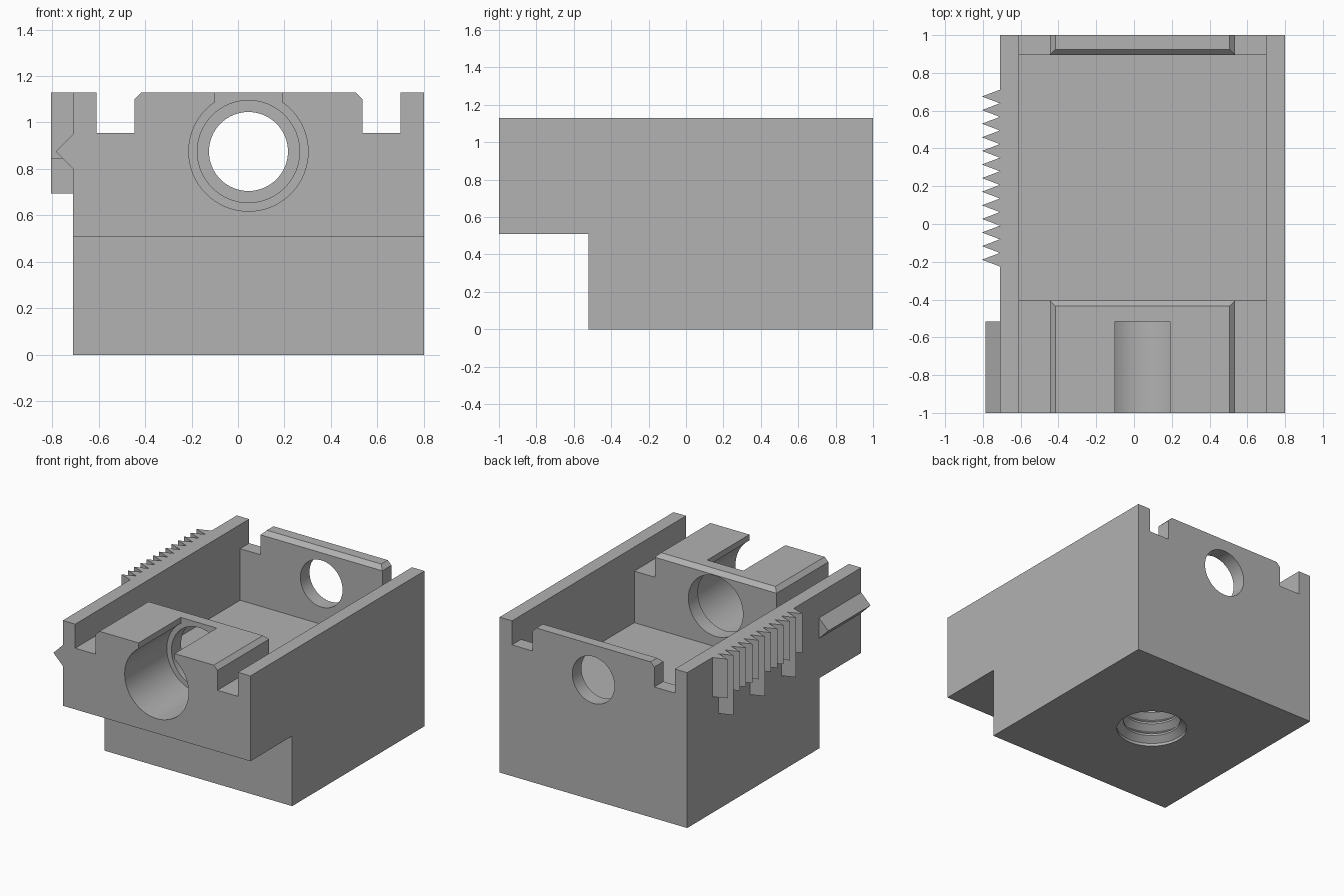
import bpy, bmesh, math

cube = bpy.data.objects.get("Cube")
if cube:
    bpy.data.objects.remove(cube, do_unlink=True)

grey = bpy.data.materials.new("plain_grey")
grey.use_nodes = True
color = (0.445, 0.445, 0.445, 1)
grey.diffuse_color = color
grey.node_tree.nodes["Principled BSDF"].inputs["Base Color"].default_value = color

MID = 0.045                       # centre line of the body in x
LEFT, RIGHT, TOP = 0.80, -0.71, 1.13
PLACE = {
    "x": lambda a, b, t: (t, a, b),
    "y": lambda a, b, t: (a, t, b),
    "z": lambda a, b, t: (a, b, t),
}


def finish(name, bm):
    bmesh.ops.recalc_face_normals(bm, faces=bm.faces)
    mesh = bpy.data.meshes.new(name)
    bm.to_mesh(mesh)
    bm.free()
    mesh.materials.append(grey)
    obj = bpy.data.objects.new(name, mesh)
    bpy.context.collection.objects.link(obj)
    return obj


def add_prism(bm, points, axis, low, high):
    """Extrude a flat outline along an axis."""
    place = PLACE[axis]
    ends = [[bm.verts.new(place(a, b, t)) for a, b in points] for t in (low, high)]
    for end in ends:
        bm.faces.new(end)
    n = len(points)
    for i in range(n):
        j = (i + 1) % n
        bm.faces.new((ends[0][i], ends[0][j], ends[1][j], ends[1][i]))


def prism(name, points, axis, low, high):
    bm = bmesh.new()
    add_prism(bm, points, axis, low, high)
    return finish(name, bm)


def lathe(name, profile, axis, a0, b0, sides=64):
    """Closed solid of revolution from (radius, position) pairs."""
    bm = bmesh.new()
    rings = []
    for r, t in profile:
        angles = [math.tau * i / sides for i in range(sides)]
        rings.append([bm.verts.new(PLACE[axis](a0 + r * math.cos(u), b0 + r * math.sin(u), t))
                      for u in angles])
    for low, high in zip(rings, rings[1:]):
        for i in range(sides):
            j = (i + 1) % sides
            bm.faces.new((low[i], low[j], high[j], high[i]))
    bm.faces.new(rings[0])
    bm.faces.new(rings[-1])
    return finish(name, bm)


def cut(target, cutter):
    mod = target.modifiers.new("cut", "BOOLEAN")
    mod.operation = "DIFFERENCE"
    mod.solver = "EXACT"
    mod.object = cutter
    bpy.context.view_layer.objects.active = target
    bpy.ops.object.modifier_apply(modifier=mod.name)
    bpy.data.objects.remove(cutter, do_unlink=True)


# Body with the stepped underside at the front
body = prism("body", [(-1, 0.51), (-0.52, 0.51), (-0.52, 0), (1, 0), (1, TOP), (-1, TOP)],
             "x", RIGHT, LEFT)

# Inner cavity, flared at the top to chamfer the end walls
cavity = [(-0.405, 0.58), (0.895, 0.58), (0.895, 1.10), (0.945, 1.15),
          (-0.455, 1.15), (-0.405, 1.10)]
cut(body, prism("cavity_cutter", cavity, "x", -0.61, 0.70))

# Notches beside the end wall tabs, with chamfered tab corners
for side in (-1, 1):
    outline = [(0.655, 0.955), (0.49, 0.955), (0.49, 1.10), (0.44, 1.15), (0.655, 1.15)]
    outline = [(MID + side * a, b) for a, b in outline]
    cut(body, prism("notch_cutter", outline, "y", -1.1, 1.1))

# Round bores through the front and back walls
for radius, low, high in ((0.257, -1.1, -0.515), (0.22, -0.6, -0.3), (0.17, 0.8, 1.1)):
    cut(body, lathe("bore_cutter", [(radius, low), (radius, high)], "y", MID, 0.875))

# Slot opening the front bore to the top
slot = [(MID - 0.145, 0.9), (MID + 0.145, 0.9), (MID + 0.145, 1.2), (MID - 0.145, 1.2)]
cut(body, prism("slot_cutter", slot, "y", -1.1, -0.515))

# Threaded blind hole in the underside
pitch, major, minor = 0.09, 0.235, 0.19
thread = [(major, -0.05)]
for turn in range(5):
    z = 0.02 + turn * pitch
    thread += [(major, z), (minor, z + 0.4 * pitch), (minor, z + 0.55 * pitch),
               (major, z + 0.95 * pitch)]
cut(body, lathe("thread_cutter", thread, "z", MID, 0.24))

# Triangular guide rail on the right side
prism("guide_rail", [(RIGHT, 0.80), (-0.785, 0.875), (RIGHT, 0.95)], "y", -1, -0.515)

# Row of pointed teeth, every fifth one longer
bm = bmesh.new()
step = 0.072
for i in range(13):
    y = 0.675 - i * step
    bottom = 0.695 if i % 5 == 1 else 0.845
    add_prism(bm, [(RIGHT, y - step / 2), (-0.805, y), (RIGHT, y + step / 2)],
              "z", bottom, TOP)
finish("side_teeth", bm)

# Smooth the round surfaces, keep the edges sharp
bpy.ops.object.select_all(action="DESELECT")
body.select_set(True)
bpy.context.view_layer.objects.active = body
bpy.ops.object.shade_smooth_by_angle(angle=math.radians(25))
